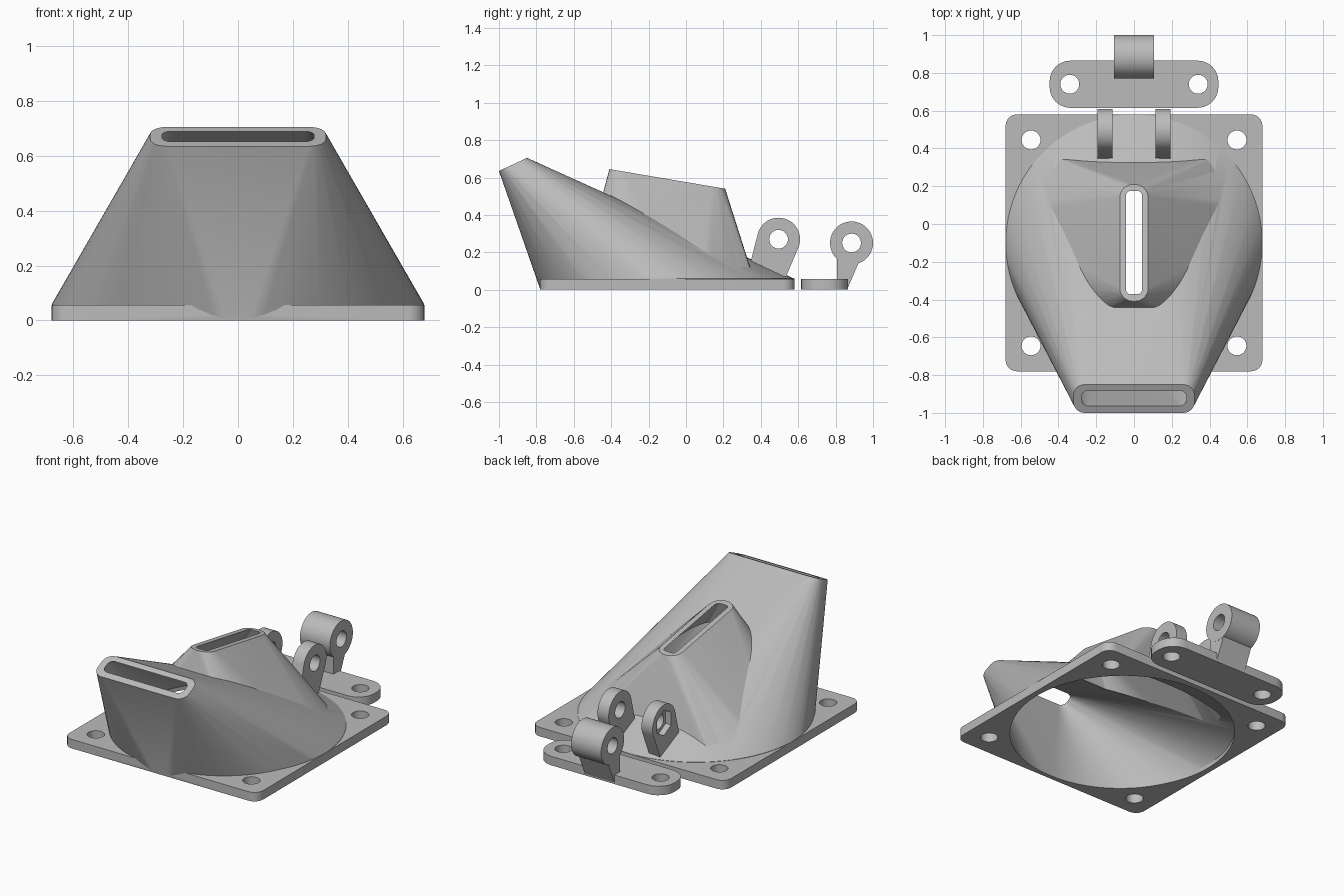
import bpy, bmesh, math
from mathutils import Vector

if "Cube" in bpy.data.objects:
    bpy.data.objects.remove(bpy.data.objects["Cube"])

grey = bpy.data.materials.new("plain_grey")
grey.use_nodes = True
grey.diffuse_color = (0.5, 0.5, 0.5, 1)
grey.node_tree.nodes["Principled BSDF"].inputs["Base Color"].default_value = (0.5, 0.5, 0.5, 1)

CY = -0.1          # centre of the fan opening
PLATE = 0.057      # plate thickness


# ---- helpers -------------------------------------------------------------
def hull(name, points):
    """Solid convex part wrapped around a set of points."""
    bm = bmesh.new()
    for p in points:
        bm.verts.new(p)
    bmesh.ops.remove_doubles(bm, verts=bm.verts[:], dist=1e-5)
    bmesh.ops.convex_hull(bm, input=bm.verts[:])
    bmesh.ops.delete(bm, geom=[v for v in bm.verts if not v.link_faces], context='VERTS')
    bmesh.ops.dissolve_limit(bm, angle_limit=0.002, verts=bm.verts[:], edges=bm.edges[:])
    bmesh.ops.recalc_face_normals(bm, faces=bm.faces[:])
    mesh = bpy.data.meshes.new(name)
    bm.to_mesh(mesh)
    bm.free()
    mesh.materials.append(grey)
    ob = bpy.data.objects.new(name, mesh)
    bpy.context.collection.objects.link(ob)
    return ob


def boolean(target, other, operation):
    mod = target.modifiers.new(operation, 'BOOLEAN')
    mod.operation, mod.object, mod.solver = operation, other, 'EXACT'
    bpy.context.view_layer.objects.active = target
    bpy.ops.object.modifier_apply(modifier=mod.name)
    bpy.data.objects.remove(other)


def circle(cu, cv, r, n=32, phase=0.0):
    return [(cu + r * math.cos(2 * math.pi * i / n + phase),
             cv + r * math.sin(2 * math.pi * i / n + phase)) for i in range(n)]


def rounded(cu, cv, hu, hv, r):
    return [p for su in (-1, 1) for sv in (-1, 1)
            for p in circle(cu + su * (hu - r), cv + sv * (hv - r), r, 24)]


def along_z(profile, *heights):
    return [(u, v, z) for z in heights for u, v in profile]


def along_x(profile, x0, x1):
    return [(x, u, v) for x in (x0, x1) for u, v in profile]


def slot(centre, v_axis, hu, hv, r, lift=0.0):
    """Rounded slot outline on a plane tilted about the x axis."""
    v = Vector(v_axis).normalized()
    normal = Vector((1, 0, 0)).cross(v)
    origin = Vector(centre) + normal * lift
    return [origin + Vector((a, 0, 0)) + v * b for a, b in rounded(0, 0, hu, hv, r)]


def clipped(r, limit):
    return [(x, CY + max(-limit, min(limit, y))) for x, y in circle(0, 0, r, 96)]


def drill(target, x, y):
    boolean(target, hull("drill", along_z(circle(x, y, 0.05), -0.1, 0.2)), 'DIFFERENCE')


# ---- mounting plate with screw holes ---------------------------------------
body = hull("duct_body", along_z(rounded(0, CY, 0.68, 0.68, 0.06), 0, PLATE))
for x in (-0.545, 0.545):
    for y in (CY - 0.545, CY + 0.545):
        drill(body, x, y)

# ---- outer shells of the front and centre nozzles ----------------------------
front_at, front_dir = (0, -0.925, 0.67), (0, 0.15, 0.07)
mid_at, mid_dir = (0, CY, 0.5925), (0, 0.62, -0.105)

front_shell = hull("front_shell", along_z(circle(0, CY, 0.679, 96), 0.001, PLATE + 0.002)
                   + slot(front_at, front_dir, 0.32, 0.083, 0.06))
mid_shell = hull("mid_shell", along_z(clipped(0.675, 0.48), 0.003)
                 + slot(mid_at, mid_dir, 0.075, 0.314, 0.07))
boolean(body, front_shell, 'UNION')
boolean(body, mid_shell, 'UNION')

# ---- pair of hinge lugs ----------------------------------------------------
lug_profile = circle(0.495, 0.27, 0.115, 48) + [(0.343, 0.14), (0.53, 0.06)]
for side in (-1, 1):
    boolean(body, hull("lug", along_x(lug_profile, side * 0.115, side * 0.193)), 'UNION')

# ---- hollow inside -----------------------------------------------------------
front_cavity = hull("front_cavity", along_z(circle(0, CY, 0.643, 96), -0.03, 0.025)
                    + slot(front_at, front_dir, 0.275, 0.041, 0.03, 0.006))
mid_cavity = hull("mid_cavity", along_z(clipped(0.635, 0.44), -0.02)
                  + slot(mid_at, mid_dir, 0.036, 0.275, 0.02, 0.006))
boolean(body, front_cavity, 'DIFFERENCE')
boolean(body, mid_cavity, 'DIFFERENCE')

# ---- hinge pin hole and nut pocket -------------------------------------------
boolean(body, hull("pin", along_x(circle(0.495, 0.27, 0.05), -0.3, 0.3)), 'DIFFERENCE')
boolean(body, hull("nut", along_x(circle(0.495, 0.27, 0.08, 6, math.pi / 6), -0.3, -0.155)),
        'DIFFERENCE')

# ---- separate hinge bracket ----------------------------------------------------
bracket = hull("hinge_bracket", along_z(rounded(0, 0.74, 0.447, 0.125, 0.11), 0, PLATE))
for x in (-0.34, 0.34):
    drill(bracket, x, 0.74)
neck = [(0.808, 0.002), (0.862, 0.002), (0.93, 0.16), (0.9, 0.25), (0.808, 0.25)]
boolean(bracket, hull("neck", along_x(neck, -0.104, 0.104)), 'UNION')
boolean(bracket, hull("knuckle", along_x(circle(0.885, 0.25, 0.115, 48), -0.105, 0.105)), 'UNION')
boolean(bracket, hull("pin", along_x(circle(0.885, 0.25, 0.05), -0.3, 0.3)), 'DIFFERENCE')

# ---- shading -------------------------------------------------------------------
for ob in (body, bracket):
    bpy.ops.object.select_all(action='DESELECT')
    ob.select_set(True)
    bpy.context.view_layer.objects.active = ob
    bpy.ops.object.shade_smooth_by_angle(angle=math.radians(20))
